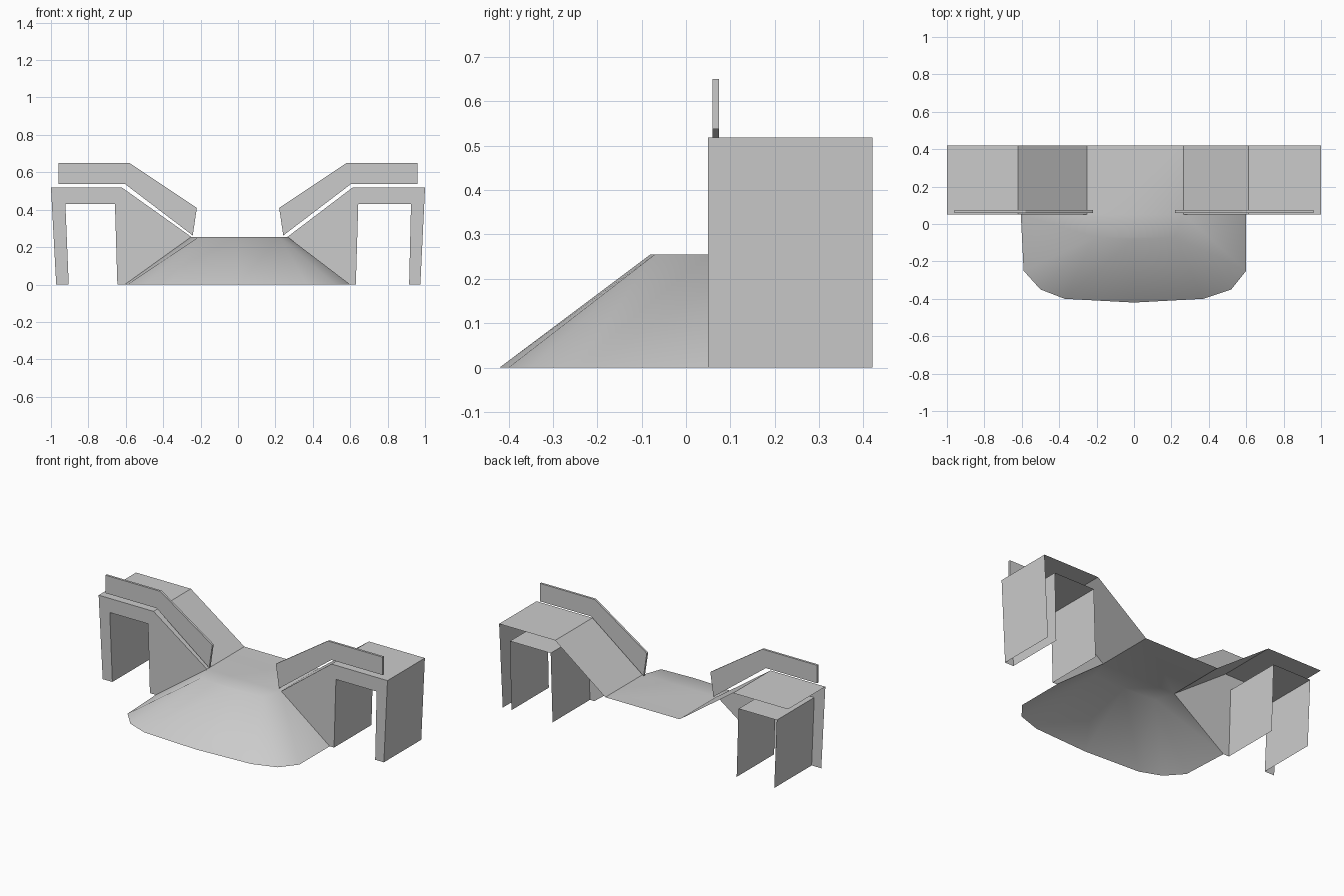
import bpy, bmesh

if "Cube" in bpy.data.objects:
    bpy.data.objects.remove(bpy.data.objects["Cube"])

FRONT, BACK, DECK = 0.05, 0.42, 0.255


def finish(bm, name):
    mesh = bpy.data.meshes.new(name)
    bm.to_mesh(mesh)
    bm.free()
    obj = bpy.data.objects.new(name, mesh)
    bpy.context.collection.objects.link(obj)
    return obj


def arch_module(name, outline, walls):
    """Front panel from a clockwise (x, z) outline; listed edges run back as walls."""
    bm = bmesh.new()
    f = [bm.verts.new((x, FRONT, z)) for x, z in outline]
    b = [bm.verts.new((x, BACK, z)) for x, z in outline]
    bm.faces.new(f[::-1])
    for i in walls:
        j = (i + 1) % len(outline)
        bm.faces.new((f[i], f[j], b[j], b[i]))
    bmesh.ops.delete(bm, geom=[v for v in bm.verts if not v.link_faces], context='VERTS')
    return finish(bm, name)


def railing(name, side):
    """Thin bent plate standing along the front edge."""
    profile = [(0.96, 0.65), (0.58, 0.65), (0.22, 0.41),
               (0.242, 0.262), (0.605, 0.538), (0.96, 0.538)]
    bm = bmesh.new()
    face = bm.faces.new([bm.verts.new((side * x, 0.06, z)) for x, z in profile])
    ext = bmesh.ops.extrude_face_region(bm, geom=[face])
    for v in ext["geom"]:
        if isinstance(v, bmesh.types.BMVert):
            v.co.y += 0.014
    bmesh.ops.recalc_face_normals(bm, faces=bm.faces)
    return finish(bm, name)


# Raised arches with sloping inner roofs, open at the back
arch_module("left_arch",
            [(-1, .518), (-.62, .518), (-.25, DECK), (-.605, 0), (-.645, 0),
             (-.658, .43), (-.923, .43), (-.905, 0), (-.972, 0)],
            [0, 1, 4, 5, 6])
arch_module("right_arch",
            [(.265, DECK), (.612, .518), (1, .518), (.975, 0), (.915, 0),
             (.925, .43), (.643, .43), (.63, 0), (.6, 0)],
            [0, 1, 2, 4, 5, 6])

# Railings
railing("left_railing", -1)
railing("right_railing", 1)

# Central deck with flared ramp
top = [(-.25, FRONT), (-.21, -.07), (0, -.08), (.22, -.07), (.265, FRONT)]
ground = [(-.605, FRONT), (-.59, -.25), (-.5, -.35), (-.37, -.4), (0, -.42),
          (.37, -.4), (.52, -.35), (.6, -.25), (.6, FRONT)]
bm = bmesh.new()
t = [bm.verts.new((x, y, DECK)) for x, y in top]
g = [bm.verts.new((x, y, 0)) for x, y in ground]
back = [bm.verts.new((x, BACK, DECK)) for x in (.265, -.25)]
bm.faces.new((t[0], t[4], back[0], back[1]))
bm.faces.new(t)
near = [0, 1, 1, 1, 2, 3, 3, 3, 4]  # deck point each ground point leads to
for i in range(8):
    a, b = near[i], near[i + 1]
    bm.faces.new((g[i], g[i + 1], t[b], t[a]) if a != b else (g[i], g[i + 1], t[a]))
ramp = finish(bm, "ramp")
bpy.context.view_layer.objects.active = ramp
ramp.select_set(True)
bpy.ops.object.shade_smooth_by_angle(angle=0.75)
